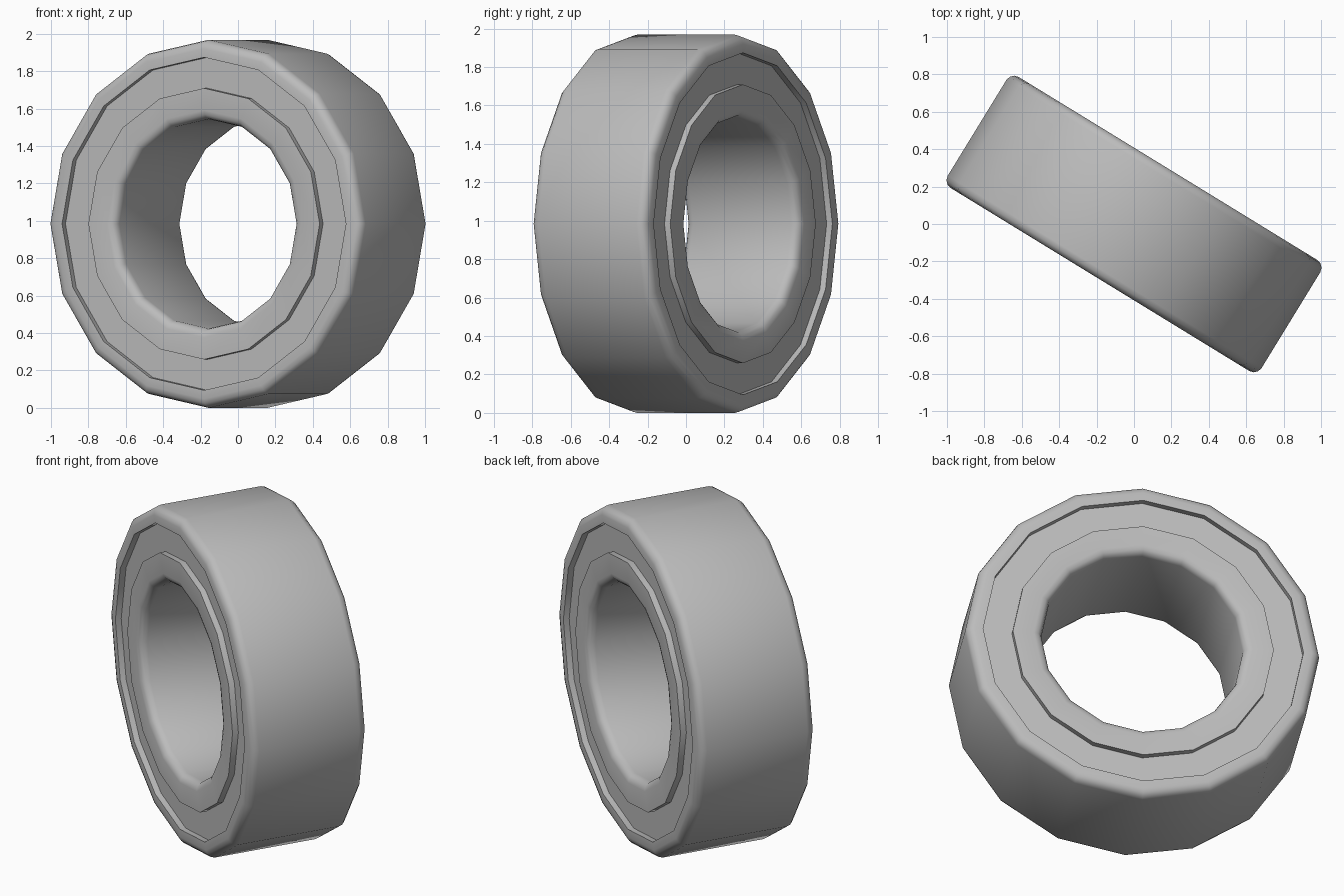
import bpy, bmesh, math

cube = bpy.data.objects.get("Cube")
if cube:
    bpy.data.objects.remove(cube, do_unlink=True)

SIDES = 16
RADIUS = 0.984       # outer radius
BORE = 0.56          # hole radius
HALF = 0.348         # half of the width
FILLET = 0.048
GROOVE_OUT, GROOVE_IN = 0.89, 0.725
DEPTH = 0.035        # how far the shields sit below the faces
TURN = math.radians(-31.5)

steel = bpy.data.materials.new("steel_grey")
steel.use_nodes = True
colour = (0.5, 0.5, 0.5, 1)
steel.diffuse_color = colour
steel.node_tree.nodes["Principled BSDF"].inputs["Base Color"].default_value = colour


def fillet(r, y, start):
    """Quarter-round corner points around centre (r, y)."""
    return [(r + FILLET * math.cos(math.radians(start + 30 * i)),
             y + FILLET * math.sin(math.radians(start + 30 * i))) for i in range(4)]


def lathe(name, profile):
    """Turn a closed (radius, y) profile around the y axis."""
    bm = bmesh.new()
    rings = []
    for k in range(SIDES):
        a = 2 * math.pi * k / SIDES
        rings.append([bm.verts.new((r * math.sin(a), y, r * math.cos(a)))
                      for r, y in profile])
    n = len(profile)
    for k in range(SIDES):
        here, there = rings[k], rings[(k + 1) % SIDES]
        for i in range(n):
            j = (i + 1) % n
            bm.faces.new((here[i], here[j], there[j], there[i]))
    bmesh.ops.recalc_face_normals(bm, faces=bm.faces)
    mesh = bpy.data.meshes.new(name)
    bm.to_mesh(mesh)
    bm.free()
    mesh.materials.append(steel)
    ob = bpy.data.objects.new(name, mesh)
    bpy.context.collection.objects.link(ob)
    ob.location.z = RADIUS
    ob.rotation_euler.z = TURN
    bpy.ops.object.select_all(action='DESELECT')
    ob.select_set(True)
    bpy.context.view_layer.objects.active = ob
    bpy.ops.object.shade_smooth_by_angle(angle=math.radians(35))
    return ob


# Outer and inner races with rounded rims
inset = HALF - FILLET
lathe("outer_race", [(GROOVE_OUT, -HALF)]
      + fillet(RADIUS - FILLET, -inset, -90)
      + fillet(RADIUS - FILLET, inset, 0)
      + [(GROOVE_OUT, HALF)])
lathe("inner_race", [(GROOVE_IN, HALF)]
      + fillet(BORE + FILLET, inset, 90)
      + fillet(BORE + FILLET, -inset, 180)
      + [(GROOVE_IN, -HALF)])

# Recessed shields on both faces
for name, side in (("front_shield", -1), ("back_shield", 1)):
    face = side * (HALF - DEPTH)
    back = side * (HALF - DEPTH - 0.03)
    lathe(name, [(GROOVE_IN, face), (GROOVE_OUT, face),
                 (GROOVE_OUT, back), (GROOVE_IN, back)])
